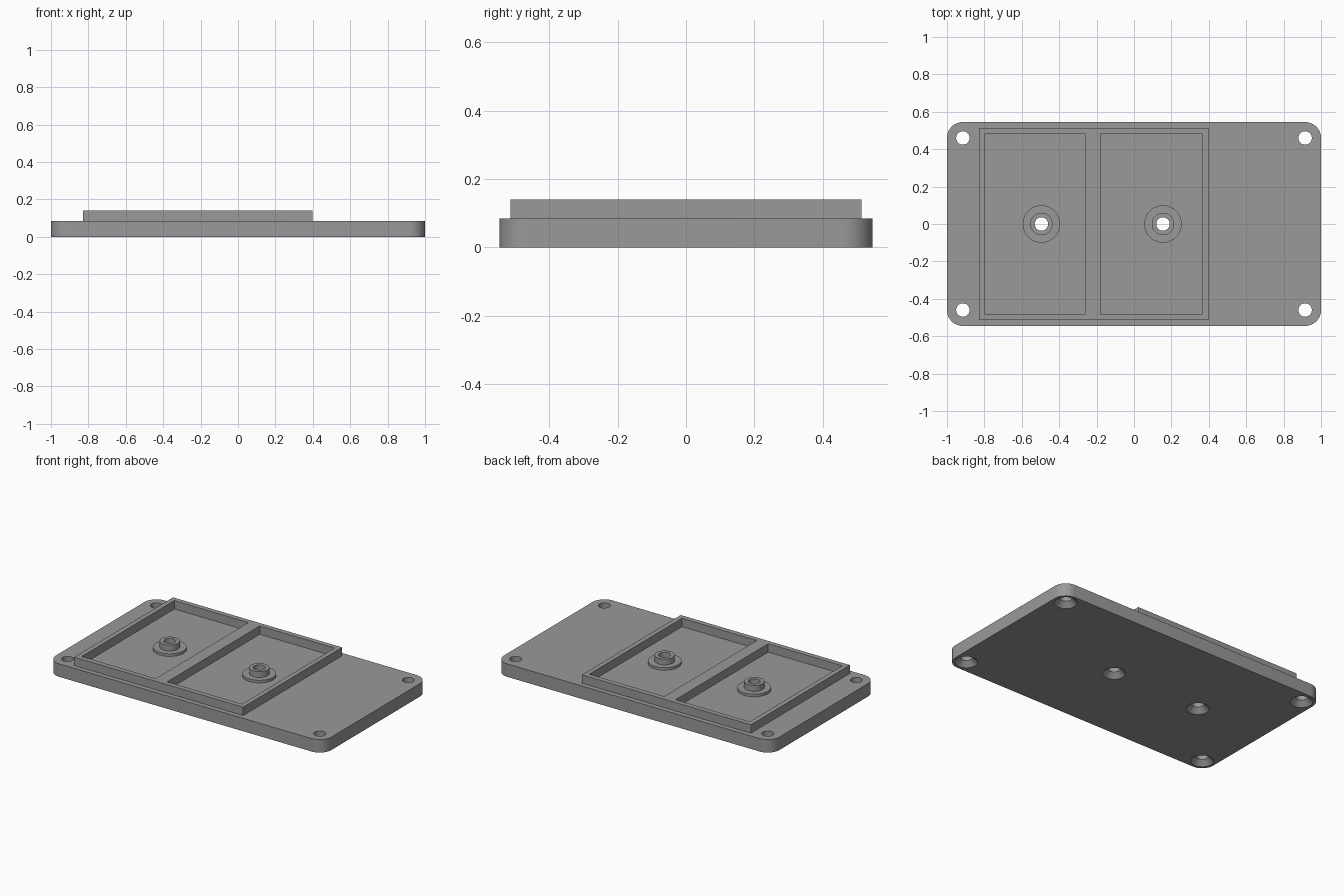
import bpy, bmesh, math
from mathutils import Matrix

if "Cube" in bpy.data.objects:
    bpy.data.objects.remove(bpy.data.objects["Cube"])

grey = bpy.data.materials.new("plain grey")
grey.diffuse_color = (0.32, 0.32, 0.32, 1)
grey.use_nodes = True
grey.node_tree.nodes["Principled BSDF"].inputs["Base Color"].default_value = grey.diffuse_color

PLATE_TOP, TOP = 0.085, 0.14
HOLE_R, SINK_R, SINK_DEPTH = 0.036, 0.068, 0.032
BOSS_X = (-0.495, 0.155)
SCREWS = [(sx * 0.915, sy * 0.46) for sx in (-1, 1) for sy in (-1, 1)]


def finish(name, bm):
    bmesh.ops.recalc_face_normals(bm, faces=bm.faces)
    mesh = bpy.data.meshes.new(name)
    bm.to_mesh(mesh)
    bm.free()
    mesh.materials.append(grey)
    ob = bpy.data.objects.new(name, mesh)
    bpy.context.collection.objects.link(ob)
    return ob


def box(name, x0, x1, y0, y1, z0, z1, radius=0):
    bm = bmesh.new()
    bmesh.ops.create_cube(bm, size=1, matrix=Matrix.Translation(
        ((x0 + x1) / 2, (y0 + y1) / 2, (z0 + z1) / 2))
        @ Matrix.Diagonal((x1 - x0, y1 - y0, z1 - z0, 1)))
    if radius:
        upright = [e for e in bm.edges
                   if abs(e.verts[0].co.z - e.verts[1].co.z) > 1e-4]
        bmesh.ops.bevel(bm, geom=upright, offset=radius, segments=12,
                        profile=0.5, affect='EDGES')
    return finish(name, bm)


def lathe(name, profile, x, y, capped=False, steps=48):
    """Spin an (r, z) profile; capped closes the ends, otherwise it is a loop."""
    bm = bmesh.new()
    rings = [[bm.verts.new((x + r * math.cos(2 * math.pi * i / steps),
                            y + r * math.sin(2 * math.pi * i / steps), z))
              for i in range(steps)] for r, z in profile]
    pairs = list(zip(rings, rings[1:]))
    if capped:
        bm.faces.new(rings[0])
        bm.faces.new(rings[-1])
    else:
        pairs.append((rings[-1], rings[0]))
    for a, b in pairs:
        for i in range(steps):
            j = (i + 1) % steps
            bm.faces.new((a[i], a[j], b[j], b[i]))
    return finish(name, bm)


def select(ob):
    bpy.ops.object.select_all(action='DESELECT')
    ob.select_set(True)
    bpy.context.view_layer.objects.active = ob


def cut(ob, cutter):
    mod = ob.modifiers.new("cut", 'BOOLEAN')
    mod.operation, mod.solver, mod.object = 'DIFFERENCE', 'EXACT', cutter
    select(ob)
    bpy.ops.object.modifier_apply(modifier=mod.name)
    bpy.data.objects.remove(cutter)


def smooth(ob):
    select(ob)
    bpy.ops.object.shade_smooth_by_angle(angle=math.radians(30))


# Rounded base plate with countersunk through holes
plate = box("base_plate", -1, 1, -0.545, 0.545, 0, PLATE_TOP, radius=0.085)
slope = (SINK_R - HOLE_R) / SINK_DEPTH
for x, y in SCREWS + [(bx, 0) for bx in BOSS_X]:
    cut(plate, lathe("hole_cutter", [(SINK_R + 0.02 * slope, -0.02),
                                     (HOLE_R, SINK_DEPTH), (HOLE_R, 0.2)],
                     x, y, capped=True))
smooth(plate)

# Raised frame with two rectangular pockets
frame = box("pocket_frame", -0.83, 0.397, -0.513, 0.513, PLATE_TOP, TOP)
for x0, x1 in ((-0.798, -0.26), (-0.178, 0.365)):
    cut(frame, box("pocket_cutter", x0, x1, -0.48, 0.48, 0, 0.3))

# Stepped boss around the hole in each pocket
for side, x in zip(("left", "right"), BOSS_X):
    smooth(lathe(side + "_boss", [(HOLE_R, PLATE_TOP), (0.1, PLATE_TOP),
                                  (0.1, 0.102), (0.06, 0.102),
                                  (0.06, TOP), (HOLE_R, TOP)], x, 0))
